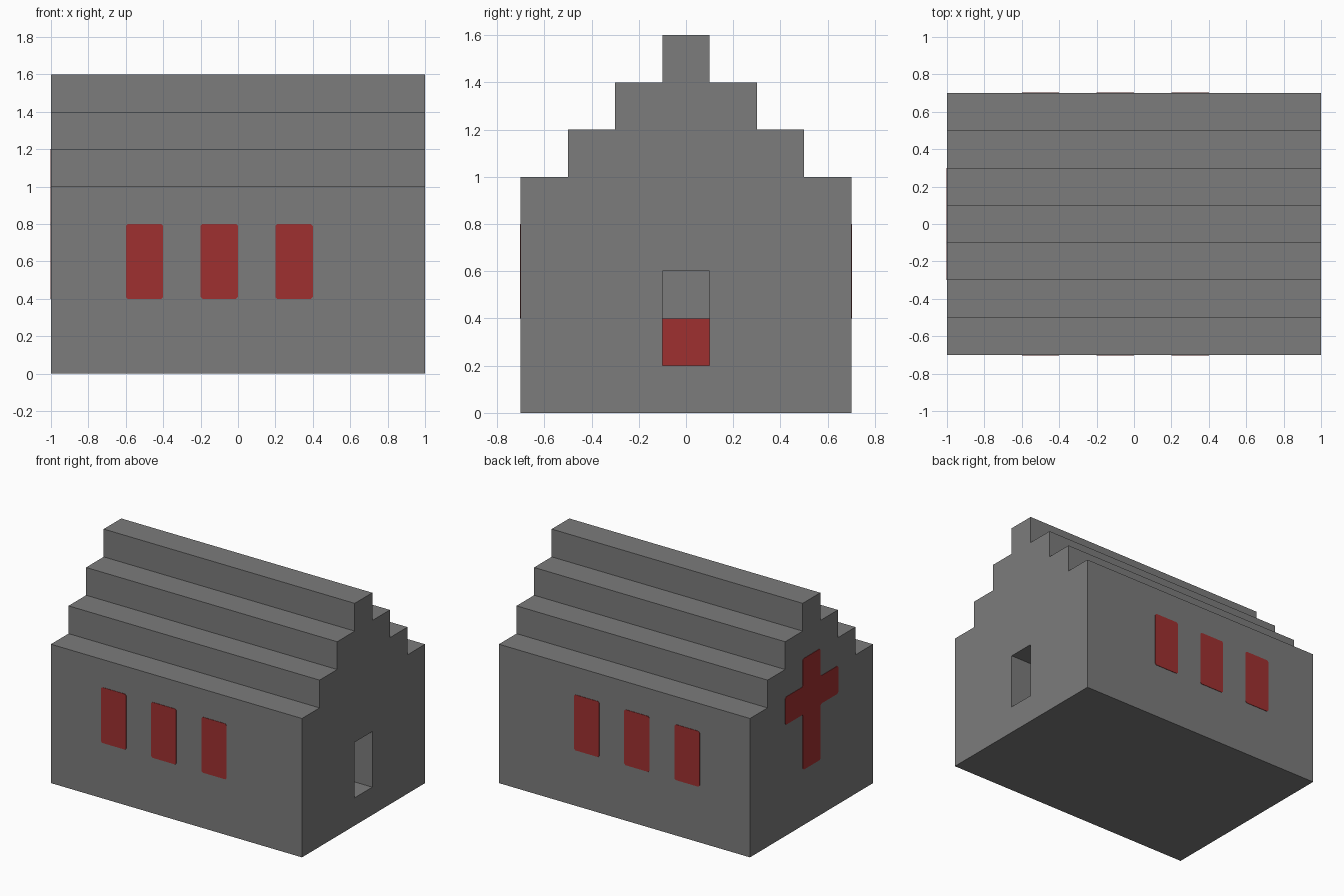
import bpy
import bmesh
from mathutils import Vector

STEP = 0.2       # module of the whole building
PLATE = 0.003    # thickness of painted details

cube = bpy.data.objects.get("Cube")
if cube:
    bpy.data.objects.remove(cube, do_unlink=True)


def make_material(name, colour):
    mat = bpy.data.materials.new(name)
    mat.use_nodes = True
    mat.diffuse_color = (*colour, 1)
    mat.node_tree.nodes["Principled BSDF"].inputs["Base Color"].default_value = (*colour, 1)
    return mat


stone = make_material("stone grey", (0.2, 0.2, 0.2))
red = make_material("dark red", (0.345, 0.03, 0.03))


def prism(name, outline, axis, start, end, mat):
    """Extrude an outline (horizontal, z) along the x or y axis."""
    def place(p, d):
        return (d, p[0], p[1]) if axis == "x" else (p[0], d, p[1])
    bm = bmesh.new()
    face = bm.faces.new([bm.verts.new(place(p, start)) for p in outline])
    new = bmesh.ops.extrude_face_region(bm, geom=[face])["geom"]
    bmesh.ops.translate(bm, verts=[v for v in new if isinstance(v, bmesh.types.BMVert)],
                        vec=place((0, 0), end - start))
    bmesh.ops.recalc_face_normals(bm, faces=bm.faces)
    mesh = bpy.data.meshes.new(name)
    bm.to_mesh(mesh)
    bm.free()
    mesh.materials.append(mat)
    obj = bpy.data.objects.new(name, mesh)
    bpy.context.collection.objects.link(obj)
    return obj


def rect(a0, a1, b0, b1):
    return [(a0, b0), (a1, b0), (a1, b1), (a0, b1)]


def stepped(half, base):
    """Gable outline: straight walls up to 1, then steps to the ridge."""
    side, low, top = [], base, 1.0
    while half > 0.05:
        side += [(half, low), (half, top)]
        low, top, half = top, top + STEP, half - STEP
    return side + [(-a, b) for a, b in reversed(side)]


def chamfer(outline, cut=0.01):
    """Clip each corner of an outline slightly."""
    pts, result = [Vector(p) for p in outline], []
    for i, p in enumerate(pts):
        for q in (pts[i - 1], pts[(i + 1) % len(pts)]):
            result.append(p + (q - p).normalized() * cut)
    return result


def carve(target, cutter):
    cutter.hide_render = True
    mod = target.modifiers.new("carve", "BOOLEAN")
    mod.operation, mod.solver, mod.object = "DIFFERENCE", "EXACT", cutter
    bpy.context.view_layer.objects.active = target
    bpy.ops.object.modifier_apply(modifier=mod.name)
    bpy.data.objects.remove(cutter, do_unlink=True)


# Hollow building with a stepped roof and one open doorway
house = prism("house", stepped(0.7, 0), "x", -1, 1, stone)
carve(house, prism("room_cutter", stepped(0.5, STEP), "x", -0.8, 0.8, stone))
carve(house, prism("doorway_cutter", rect(-0.1, 0.1, 0.2, 0.6), "x", 0.7, 1.1, stone))

# Red block inside, facing the doorway
prism("altar", rect(-0.3, 0.3, 0.2, 0.4), "x", -0.6, -0.4, red)

# Three windows on each long wall
for wall, side in (("front", -1), ("back", 1)):
    for i in range(3):
        left = -0.6 + 0.4 * i
        prism(f"{wall}_window_{i + 1}", chamfer(rect(left, left + STEP, 0.4, 0.8)),
              "y", side * (0.7 - PLATE), side * (0.7 + PLATE), red)

# Cross on the closed gable
half_cross = [(0.1, 0.4), (0.1, 0.8), (0.3, 0.8), (0.3, 1.0), (0.1, 1.0), (0.1, 1.2)]
cross = half_cross + [(-a, b) for a, b in reversed(half_cross)]
prism("gable_cross", chamfer(cross), "x", -1 + PLATE, -1 - PLATE, red)
